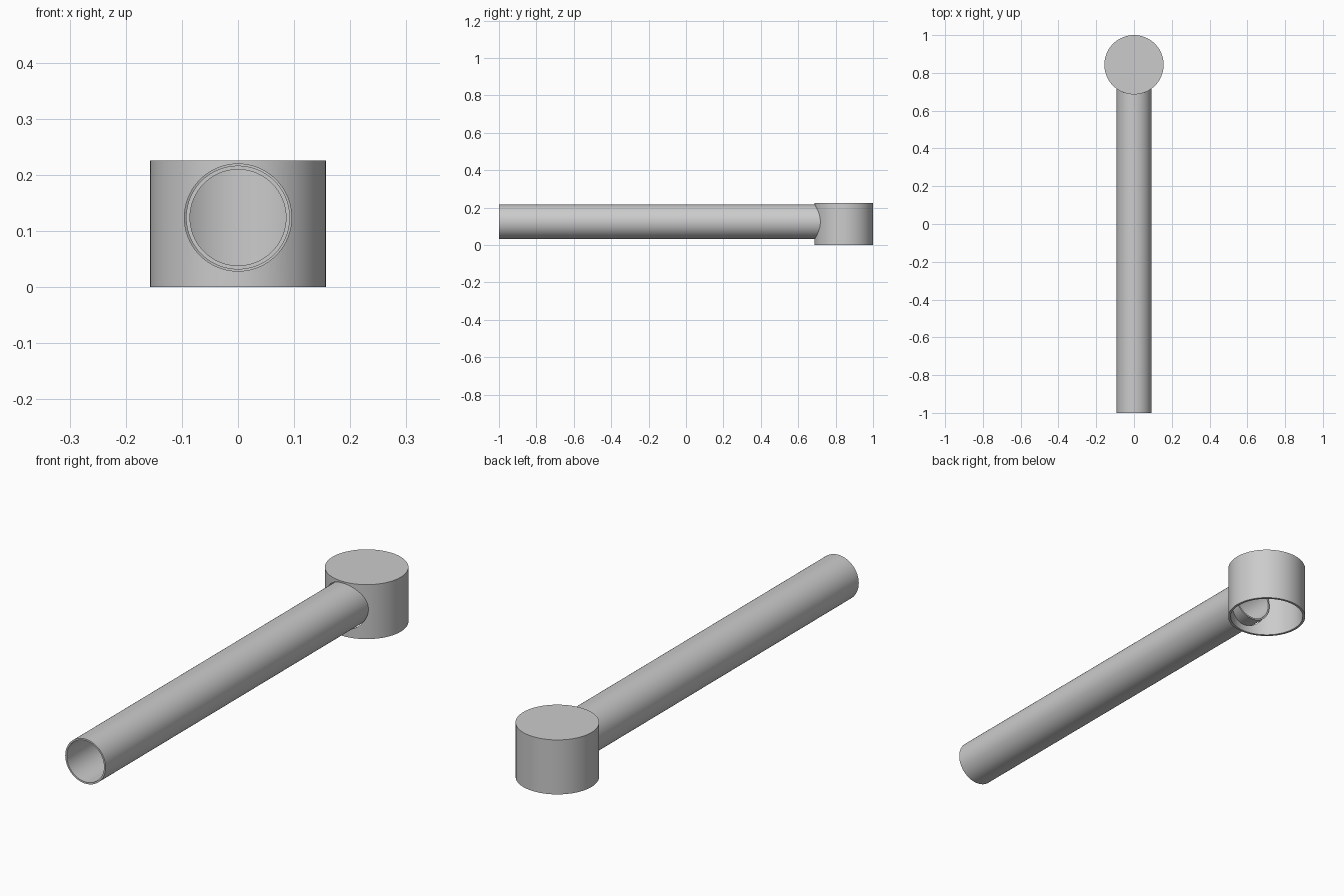
import bpy, bmesh
from math import pi, radians
from mathutils import Matrix, Vector

if "Cube" in bpy.data.objects:
    bpy.data.objects.remove(bpy.data.objects["Cube"])

SIDES = 96
TUBE_Z = 0.124
CUP_Y = 0.843


def lathe(name, profile, matrix, closed=False):
    """Spin a (radius, height) profile around local z, then place it."""
    bm = bmesh.new()
    verts = [bm.verts.new((r, 0, h)) for r, h in profile]
    pairs = list(zip(verts, verts[1:]))
    if closed:
        pairs.append((verts[-1], verts[0]))
    edges = [bm.edges.new(p) for p in pairs]
    bmesh.ops.spin(bm, geom=verts + edges, cent=(0, 0, 0), axis=(0, 0, 1),
                   angle=2 * pi, steps=SIDES, use_merge=True)
    bmesh.ops.remove_doubles(bm, verts=bm.verts[:], dist=1e-5)
    bmesh.ops.transform(bm, matrix=matrix, verts=bm.verts[:])
    bmesh.ops.recalc_face_normals(bm, faces=bm.faces[:])
    mesh = bpy.data.meshes.new(name)
    bm.to_mesh(mesh)
    bm.free()
    obj = bpy.data.objects.new(name, mesh)
    bpy.context.collection.objects.link(obj)
    return obj


def smooth(obj):
    bpy.ops.object.select_all(action='DESELECT')
    obj.select_set(True)
    bpy.context.view_layer.objects.active = obj
    bpy.ops.object.shade_smooth_by_angle(angle=radians(30))


# Local z of the lathe turned to run along +y at the tube's height
along_y = Matrix.Translation((0, 0, TUBE_Z)) @ Matrix.Rotation(-pi / 2, 4, 'X')

# Hollow tube, open at both ends, reaching a little into the cup
tube = lathe("tube", [(0.0925, -1), (0.0925, 0.75), (0.0855, 0.75), (0.0855, -1)],
             along_y, closed=True)

# Round cup with closed top and open bottom
cup = lathe("cup", [(0, 0.226), (0.157, 0.226), (0.157, 0), (0.147, 0),
                    (0.147, 0.22), (0, 0.22)],
            Matrix.Translation((0, CUP_Y, 0)))

# Hole in the cup wall, slightly wider than the tube
cutter = lathe("hole_cutter", [(0, 0.6), (0.0955, 0.6), (0.0955, 0.8), (0, 0.8)], along_y)
cutter.hide_render = True
cutter.display_type = 'WIRE'
hole = cup.modifiers.new("tube_hole", 'BOOLEAN')
hole.operation = 'DIFFERENCE'
hole.solver = 'EXACT'
hole.object = cutter
bpy.context.view_layer.objects.active = cup
bpy.ops.object.modifier_apply(modifier=hole.name)
bpy.data.objects.remove(cutter)

smooth(tube)
smooth(cup)
